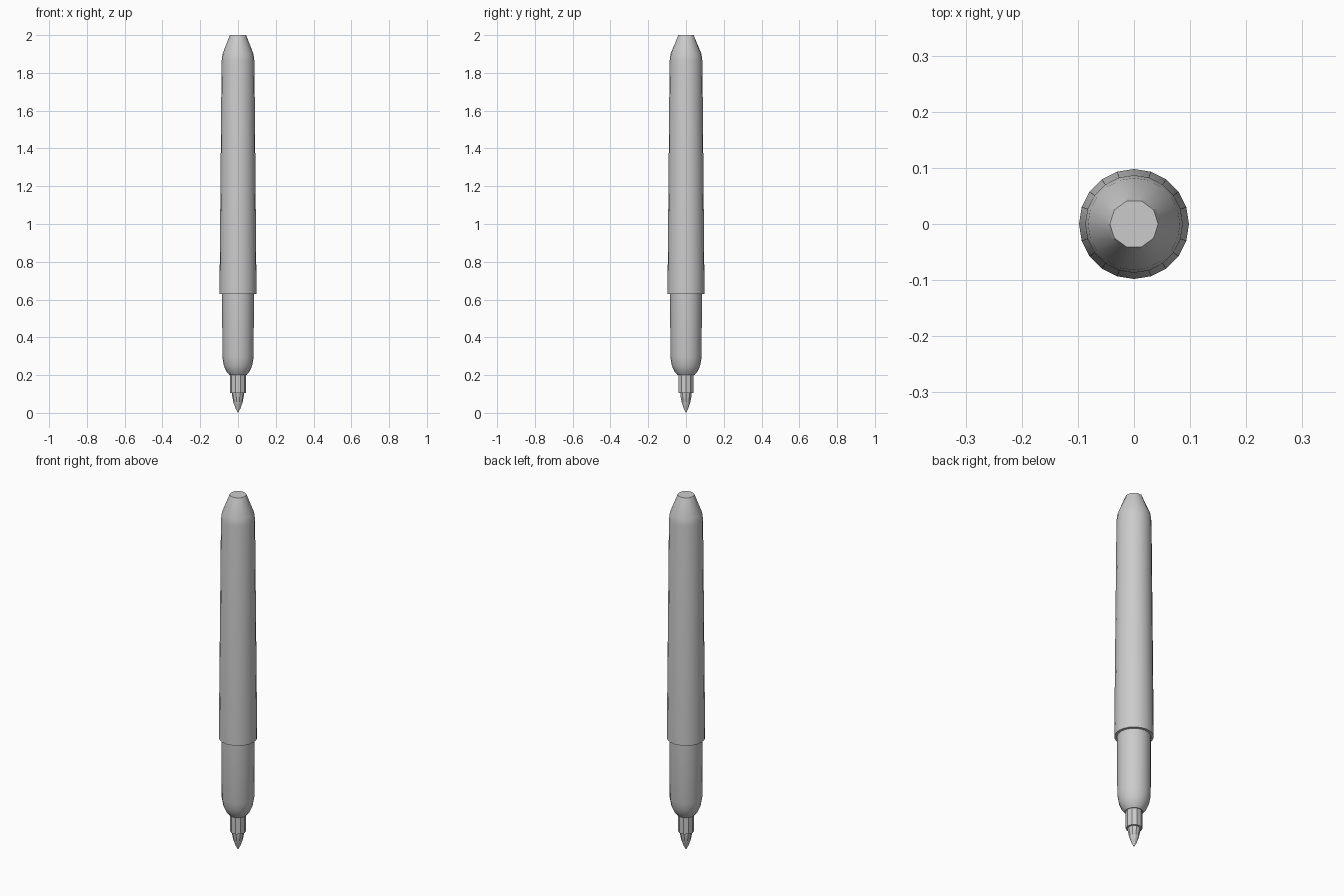
import bpy, bmesh
from math import cos, sin, pi, radians

cube = bpy.data.objects.get("Cube")
if cube:
    bpy.data.objects.remove(cube, do_unlink=True)

grey = bpy.data.materials.new("plain grey")
grey.use_nodes = True
colour = (0.6, 0.6, 0.6, 1)
grey.diffuse_color = colour
grey.node_tree.nodes["Principled BSDF"].inputs["Base Color"].default_value = colour


def lathe(name, profile, sides, decagon_from=None):
    """Turn (radius, z) points; rings at or above decagon_from have half the corners."""
    bm = bmesh.new()
    rings = []
    for r, z in profile:
        if r == 0:
            rings.append([bm.verts.new((0, 0, z))])
            continue
        flat = decagon_from is not None and z >= decagon_from
        ring = []
        for i in range(sides):
            a = 2 * pi * i / sides
            k = r * cos(2 * pi / sides) if flat and i % 2 else r
            ring.append(bm.verts.new((k * cos(a), k * sin(a), z)))
        rings.append(ring)
    for low, high in zip(rings, rings[1:]):
        for i in range(sides):
            j = (i + 1) % sides
            if len(low) == 1:
                bm.faces.new((low[0], high[j], high[i]))
            else:
                bm.faces.new((low[i], low[j], high[j], high[i]))
    # Close the ends
    if len(rings[0]) > 1:
        bm.faces.new(rings[0][::-1])
    bm.faces.new(rings[-1])
    bmesh.ops.recalc_face_normals(bm, faces=bm.faces)
    mesh = bpy.data.meshes.new(name)
    bm.to_mesh(mesh)
    bm.free()
    mesh.materials.append(grey)
    obj = bpy.data.objects.new(name, mesh)
    bpy.context.collection.objects.link(obj)
    bpy.ops.object.select_all(action="DESELECT")
    obj.select_set(True)
    bpy.context.view_layer.objects.active = obj
    bpy.ops.object.shade_smooth_by_angle(angle=radians(30))
    return obj


# Long tapered cap with a narrowed, flat end
lathe("cap", [(0.098, 0.63), (0.087, 1.86), (0.082, 1.9), (0.049, 1.985), (0.043, 2.0)],
      20, decagon_from=1.98)

# Barrel with a rounded shoulder
lathe("barrel", [(0.045, 0.2), (0.062, 0.22), (0.075, 0.25), (0.083, 0.295), (0.084, 0.7)], 20)

# Faceted collar holding the nib
lathe("nib_collar", [(0.042, 0.105), (0.042, 0.215)], 10)

# Pointed felt nib
lathe("nib", [(0, 0), (0.012, 0.022), (0.024, 0.055), (0.031, 0.09), (0.032, 0.12)], 10)
